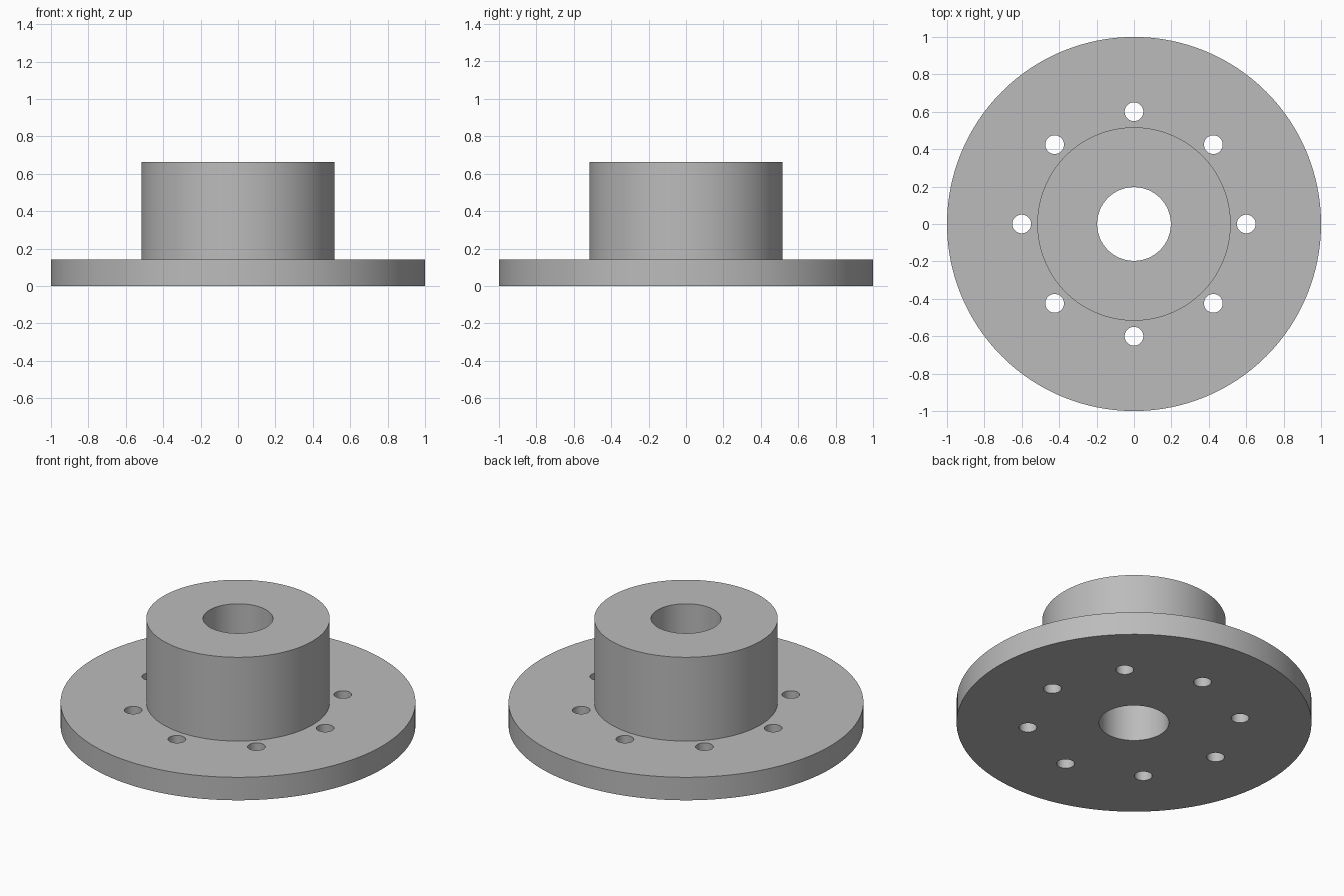
import bpy, bmesh, math
from mathutils import Matrix, Vector

default = bpy.data.objects.get("Cube")
if default:
    bpy.data.objects.remove(default, do_unlink=True)

FLANGE_R, FLANGE_H = 1.0, 0.143
HUB_R, HUB_TOP = 0.517, 0.664
BORE_R = 0.197
HOLE_R, HOLE_CIRCLE, HOLES = 0.05, 0.6, 8
SEGMENTS = 128

steel = bpy.data.materials.new("grey steel")
steel.use_nodes = True
colour = (0.5, 0.5, 0.5, 1)
steel.diffuse_color = colour
steel.node_tree.nodes["Principled BSDF"].inputs["Base Color"].default_value = colour


def make_object(name, bm):
    bmesh.ops.recalc_face_normals(bm, faces=bm.faces)
    mesh = bpy.data.meshes.new(name)
    bm.to_mesh(mesh)
    bm.free()
    mesh.materials.append(steel)
    obj = bpy.data.objects.new(name, mesh)
    bpy.context.collection.objects.link(obj)
    return obj


# Flange and hub: one stepped section turned around the bore
section = [(BORE_R, 0), (FLANGE_R, 0), (FLANGE_R, FLANGE_H),
           (HUB_R, FLANGE_H), (HUB_R, HUB_TOP), (BORE_R, HUB_TOP)]
bm = bmesh.new()
verts = [bm.verts.new((r, 0, z)) for r, z in section]
edges = [bm.edges.new((v, verts[i - 1])) for i, v in enumerate(verts)]
bmesh.ops.spin(bm, geom=verts + edges, cent=(0, 0, 0), axis=(0, 0, 1),
               angle=math.tau, steps=SEGMENTS, use_merge=True)
bmesh.ops.remove_doubles(bm, verts=bm.verts, dist=1e-5)
flange = make_object("flanged_hub", bm)

# Bolt holes: a ring of pins cut through the flange
bm = bmesh.new()
for i in range(HOLES):
    turn = Matrix.Rotation(math.tau * i / HOLES, 4, "Z")
    place = Matrix.Translation(Vector((HOLE_CIRCLE, 0, FLANGE_H / 2)))
    bmesh.ops.create_cone(bm, cap_ends=True, segments=48, radius1=HOLE_R,
                          radius2=HOLE_R, depth=FLANGE_H * 2, matrix=turn @ place)
cutter = make_object("bolt_hole_cutter", bm)
cutter.hide_render = True

cut = flange.modifiers.new("bolt holes", "BOOLEAN")
cut.operation = "DIFFERENCE"
cut.solver = "EXACT"
cut.object = cutter

# Apply the cut, then smooth the round walls and keep the rims sharp
bpy.ops.object.select_all(action="DESELECT")
flange.select_set(True)
bpy.context.view_layer.objects.active = flange
bpy.ops.object.modifier_apply(modifier=cut.name)
bpy.data.objects.remove(cutter, do_unlink=True)
bpy.ops.object.shade_smooth_by_angle(angle=math.radians(30))
